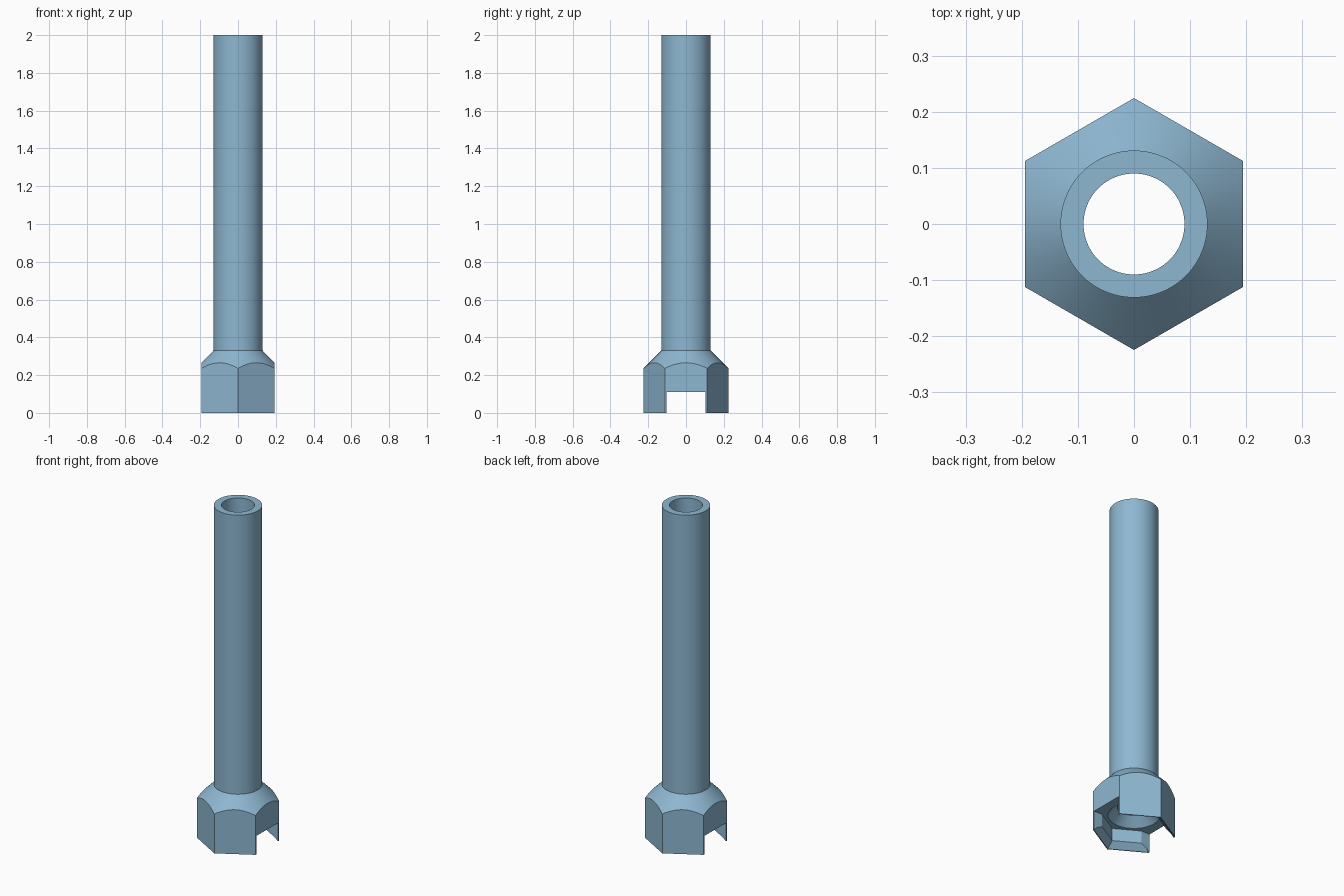
import bpy, bmesh, math

if "Cube" in bpy.data.objects:
    bpy.data.objects.remove(bpy.data.objects["Cube"])

SEG = 96
TAU = 2 * math.pi


def stack(name, rings, sides):
    """Closed solid from (radius, z) rings with a corner on the y axis."""
    bm = bmesh.new()
    loops = []
    for r, z in rings:
        loops.append([bm.verts.new((r * math.sin(TAU * i / sides),
                                    -r * math.cos(TAU * i / sides), z))
                      for i in range(sides)])
    for a, b in zip(loops, loops[1:]):
        for i in range(sides):
            j = (i + 1) % sides
            bm.faces.new((a[i], a[j], b[j], b[i]))
    bm.faces.new(loops[0][::-1])
    bm.faces.new(loops[-1])
    bmesh.ops.recalc_face_normals(bm, faces=bm.faces)
    mesh = bpy.data.meshes.new(name)
    bm.to_mesh(mesh)
    bm.free()
    obj = bpy.data.objects.new(name, mesh)
    bpy.context.collection.objects.link(obj)
    return obj


def combine(target, tool, operation):
    """Apply a boolean and remove the tool."""
    mod = target.modifiers.new("bool", 'BOOLEAN')
    mod.operation = operation
    mod.solver = 'EXACT'
    mod.object = tool
    bpy.ops.object.select_all(action='DESELECT')
    bpy.context.view_layer.objects.active = target
    target.select_set(True)
    bpy.ops.object.modifier_apply(modifier=mod.name)
    bpy.data.objects.remove(tool, do_unlink=True)


# Round tube with a 45 degree shoulder flaring out to the head
wrench = stack("tube_socket",
               [(0.26, 0), (0.26, 0.2), (0.131, 0.329), (0.131, 2)], SEG)

# Hexagonal head: trims the flared base to six flats
combine(wrench, stack("hex_trim", [(0.2245, -0.1), (0.2245, 2.1)], 6), 'INTERSECT')

# Through bore with a tapered lead-in above the socket
combine(wrench, stack("bore", [(0.14, -0.1), (0.14, 0.111), (0.09, 0.161),
                               (0.09, 2.1)], SEG), 'DIFFERENCE')

# Hexagonal socket with a chamfered mouth
combine(wrench, stack("socket", [(0.219, -0.1), (0.219, 0), (0.182, 0.035),
                                 (0.182, 0.11)], 6), 'DIFFERENCE')

# Cross slot through the two side flats
bpy.ops.mesh.primitive_cube_add(size=1, location=(0, 0, 0.005))
slot = bpy.context.object
slot.scale = (1, 0.204, 0.21)
bpy.context.view_layer.update()
combine(wrench, slot, 'DIFFERENCE')

# Steel blue finish
mat = bpy.data.materials.new("steel_blue")
mat.diffuse_color = (0.27, 0.475, 0.64, 1)
mat.use_nodes = True
mat.node_tree.nodes["Principled BSDF"].inputs["Base Color"].default_value = mat.diffuse_color
wrench.data.materials.clear()
wrench.data.materials.append(mat)
for p in wrench.data.polygons:
    p.material_index = 0

bpy.ops.object.select_all(action='DESELECT')
wrench.select_set(True)
bpy.context.view_layer.objects.active = wrench
bpy.ops.object.shade_smooth_by_angle(angle=math.radians(20))
